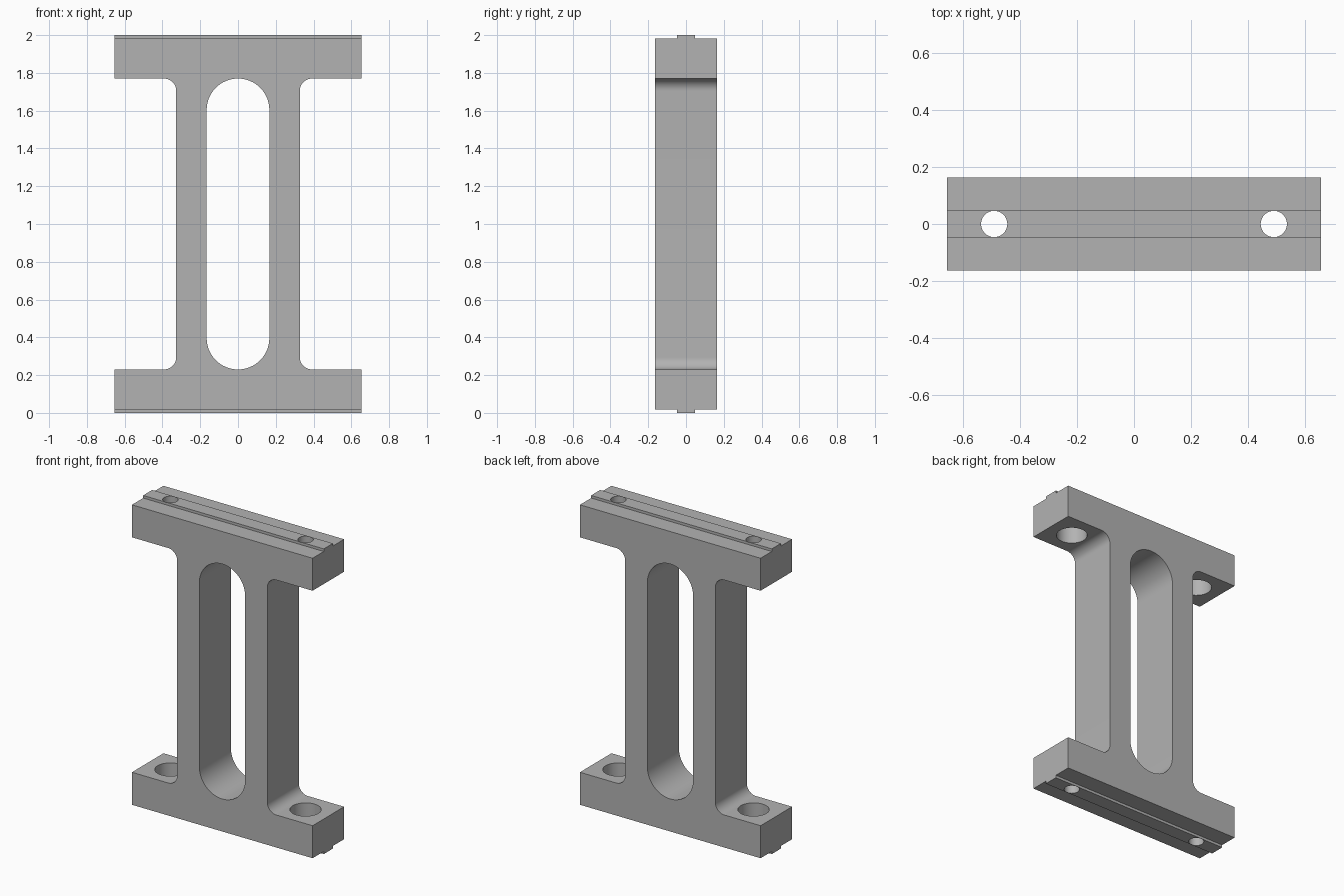
import bpy, bmesh, math
from mathutils import Matrix

if "Cube" in bpy.data.objects:
    bpy.data.objects.remove(bpy.data.objects["Cube"], do_unlink=True)

HALF_W, HALF_D, HEIGHT = 0.655, 0.163, 2.0
FLANGE, COLUMN, FILLET = 0.23, 0.327, 0.065
SLOT_R, TONGUE, STEP = 0.166, 0.047, 0.017
HOLE_X, HOLE_R, BORE_R, BORE_DEPTH = 0.49, 0.046, 0.093, 0.12

grey = bpy.data.materials.new("plain grey")
grey.use_nodes = True
grey.diffuse_color = (0.45, 0.45, 0.45, 1)
grey.node_tree.nodes["Principled BSDF"].inputs["Base Color"].default_value = grey.diffuse_color


def arc(cx, cz, r, start, end, steps):
    angles = [math.radians(start + (end - start) * i / steps) for i in range(steps + 1)]
    return [(cx + r * math.cos(a), cz + r * math.sin(a)) for a in angles]


def new_object(name, bm):
    bmesh.ops.recalc_face_normals(bm, faces=bm.faces)
    mesh = bpy.data.meshes.new(name)
    bm.to_mesh(mesh)
    bm.free()
    mesh.materials.append(grey)
    obj = bpy.data.objects.new(name, mesh)
    bpy.context.collection.objects.link(obj)
    return obj


def extrude_profile(name, points, half_depth):
    bm = bmesh.new()
    face = bm.faces.new([bm.verts.new((x, -half_depth, z)) for x, z in points])
    extruded = bmesh.ops.extrude_face_region(bm, geom=[face])["geom"]
    verts = [v for v in extruded if isinstance(v, bmesh.types.BMVert)]
    bmesh.ops.translate(bm, verts=verts, vec=(0, 2 * half_depth, 0))
    return new_object(name, bm)


def cylinder(name, x, z0, z1, r):
    bm = bmesh.new()
    bmesh.ops.create_cone(bm, cap_ends=True, segments=48, radius1=r, radius2=r, depth=z1 - z0,
                          matrix=Matrix.Translation((x, 0, (z0 + z1) / 2)))
    return new_object(name, bm)


def box(name, centre, size):
    bm = bmesh.new()
    bmesh.ops.create_cube(bm, size=1, matrix=Matrix.Translation(centre) @ Matrix.Diagonal((*size, 1)))
    return new_object(name, bm)


# I-shaped body: one filleted quarter, mirrored around the outline
quarter = [(HALF_W, 0), (HALF_W, FLANGE)]
quarter += arc(COLUMN + FILLET, FLANGE + FILLET, FILLET, 270, 180, 12)
right_side = quarter + [(x, HEIGHT - z) for x, z in reversed(quarter)]
outline = right_side + [(-x, z) for x, z in reversed(right_side)]
body = extrude_profile("support_frame", outline, HALF_D)

# Long rounded window through the column
slot = arc(0, HEIGHT - FLANGE - SLOT_R, SLOT_R, 0, 180, 32)
slot += arc(0, FLANGE + SLOT_R, SLOT_R, 180, 360, 32)
cutters = [extrude_profile("slot_cutter", slot, HALF_D * 2)]

# Shoulders that leave a locating tongue on both ends
for z in (0, HEIGHT):
    for side in (-1, 1):
        cutters.append(box("shoulder_cutter", (0, side * (TONGUE + 0.1), z),
                           (HALF_W * 3, 0.2, STEP * 2)))

# Bolt holes, counterbored from the inner faces of the flanges
for x in (-HOLE_X, HOLE_X):
    cutters.append(cylinder("bolt_hole_cutter", x, -0.1, HEIGHT + 0.1, HOLE_R))
    cutters.append(cylinder("counterbore_cutter", x, FLANGE - BORE_DEPTH,
                            HEIGHT - FLANGE + BORE_DEPTH, BORE_R))

bpy.ops.object.select_all(action="DESELECT")
bpy.context.view_layer.objects.active = body
body.select_set(True)
for cutter in cutters:
    mod = body.modifiers.new("cut", "BOOLEAN")
    mod.operation, mod.solver, mod.object = "DIFFERENCE", "EXACT", cutter
    bpy.ops.object.modifier_apply(modifier=mod.name)
    bpy.data.objects.remove(cutter, do_unlink=True)

bpy.ops.object.shade_smooth_by_angle(angle=math.radians(30))
